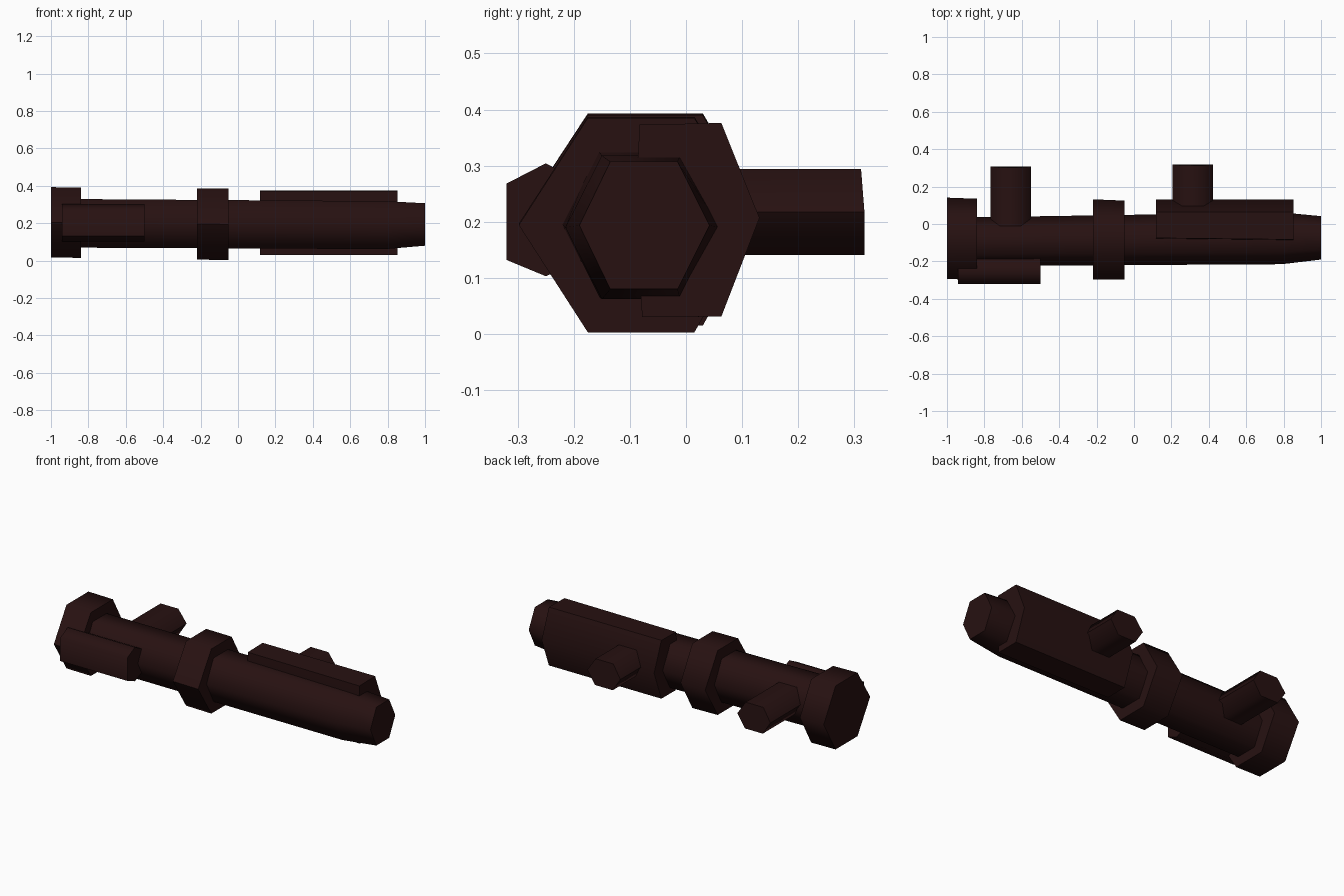
import bpy, bmesh, math

if "Cube" in bpy.data.objects:
    bpy.data.objects.remove(bpy.data.objects["Cube"])

mat = bpy.data.materials.new("dark maroon")
mat.diffuse_color = (0.020, 0.0055, 0.0055, 1)
mat.use_nodes = True
mat.node_tree.nodes["Principled BSDF"].inputs["Base Color"].default_value = mat.diffuse_color


def hexagon(u0, u1, v0, v1, f0, f1):
    """Hexagon pointed at u0 and u1, with flats from f0 to f1 at v0 and v1."""
    m = (v0 + v1) / 2
    return [(u0, m), (f0, v0), (f1, v0), (u1, m), (f1, v1), (f0, v1)]


def loft(name, rings):
    """Skin a list of 3D rings and cap both ends."""
    bm = bmesh.new()
    rows = [[bm.verts.new(p) for p in ring] for ring in rings]
    for a, b in zip(rows, rows[1:]):
        for i in range(len(a)):
            j = (i + 1) % len(a)
            bm.faces.new((a[i], a[j], b[j], b[i]))
    bm.faces.new(rows[0])
    bm.faces.new(rows[-1])
    bmesh.ops.recalc_face_normals(bm, faces=bm.faces)
    me = bpy.data.meshes.new(name)
    bm.to_mesh(me)
    bm.free()
    me.materials.append(mat)
    ob = bpy.data.objects.new(name, me)
    bpy.context.collection.objects.link(ob)
    bpy.ops.object.select_all(action='DESELECT')
    ob.select_set(True)
    bpy.context.view_layer.objects.active = ob
    bpy.ops.object.shade_smooth_by_angle(angle=math.radians(65))
    return ob


def along_x(name, sections):
    """Sections are (x, yz profile)."""
    return loft(name, [[(x, y, z) for y, z in prof] for x, prof in sections])


# Main barrel with tapered muzzle
along_x("barrel", [
    (-0.97, hexagon(-0.225, 0.034, 0.07, 0.33, -0.160, -0.03)),
    (0.79, hexagon(-0.215, 0.062, 0.062, 0.318, -0.150, -0.01)),
    (1.00, hexagon(-0.190, 0.042, 0.080, 0.307, -0.135, -0.015))])

# Rear cap and middle collar
along_x("rear_cap", [
    (-1.00, hexagon(-0.293, 0.141, 0.017, 0.393, -0.175, 0.03)),
    (-0.84, hexagon(-0.300, 0.135, 0.015, 0.390, -0.175, 0.03))])
along_x("collar", [
    (-0.218, hexagon(-0.298, 0.132, 0.006, 0.387, -0.175, 0.015)),
    (-0.052, hexagon(-0.298, 0.125, 0.003, 0.385, -0.175, 0.015))])

# Long housing on the back of the barrel
housing = [(-0.09, 0.2), (-0.078, 0.03), (0.063, 0.031),
           (0.131, 0.207), (0.063, 0.376), (-0.083, 0.373)]
along_x("housing", [(0.117, [(y + 0.008 * (y < 0), z) for y, z in housing]),
                    (0.853, housing)])

# Small block on the front side, pointed up and down
block = [(y, z) for z, y in hexagon(0.103, 0.304, -0.32, -0.18, 0.132, 0.268)]
along_x("side_block", [(-0.94, block), (-0.50, block)])

# Two pegs sticking out of the back
for name, x, y0, y1 in (("rear_grip", -0.66, -0.05, 0.308),
                        ("front_grip", 0.315, 0.05, 0.318)):
    prof = hexagon(x - 0.108, x + 0.108, 0.141, 0.294, x - 0.058, x + 0.058)
    loft(name, [[(u, y0, z) for u, z in prof],
                [(u, y1 - 0.006 * (z > 0.25), z) for u, z in prof]])
